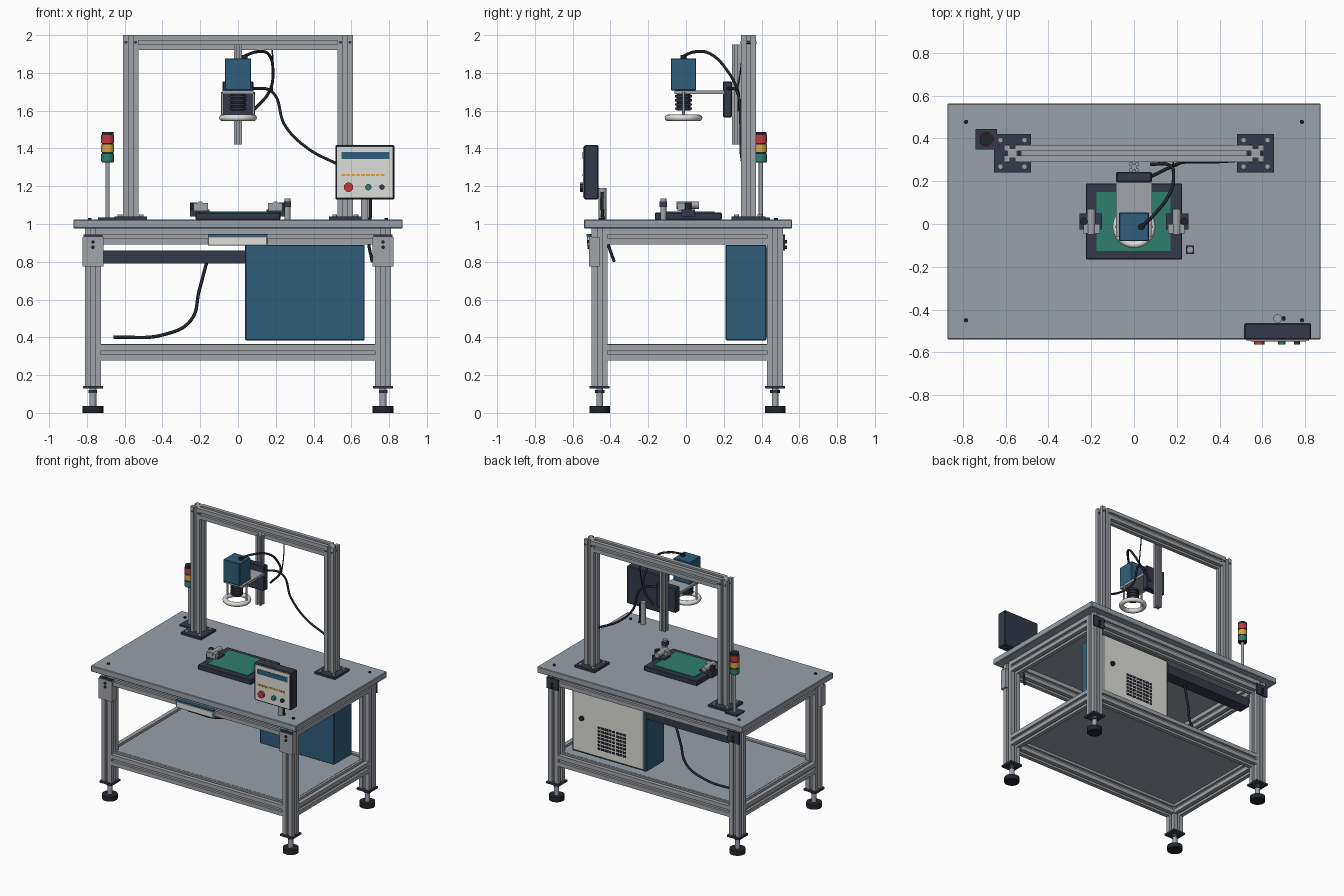
import bpy, bmesh, math
from mathutils import Vector, Matrix

if "Cube" in bpy.data.objects:
    bpy.data.objects.remove(bpy.data.objects["Cube"])


def material(name, code):
    lin = [((int(code[i:i + 2], 16) / 255 + 0.055) / 1.055) ** 2.4 for i in (0, 2, 4)]
    m = bpy.data.materials.new(name)
    m.use_nodes = True
    m.diffuse_color = (*lin, 1)
    m.node_tree.nodes["Principled BSDF"].inputs["Base Color"].default_value = (*lin, 1)
    return m


ALU = material("aluminium", "A0A4A9")
TOP = material("worktop grey", "98A0AA")
DARK = material("dark steel", "343A48")
BLACK = material("black rubber", "22262E")
BLUE = material("steel blue", "2F5F7A")
GREEN = material("board green", "2F7F6E")
WHITE = material("off white", "DEDFD9")
RED = material("signal red", "C23B3B")
AMBER = material("amber", "E3A33C")


def finish(name, bm, mat, smooth=False):
    bmesh.ops.recalc_face_normals(bm, faces=bm.faces[:])
    me = bpy.data.meshes.new(name)
    bm.to_mesh(me)
    bm.free()
    me.materials.append(mat)
    ob = bpy.data.objects.new(name, me)
    bpy.context.collection.objects.link(ob)
    if smooth:
        bpy.ops.object.select_all(action="DESELECT")
        ob.select_set(True)
        bpy.context.view_layer.objects.active = ob
        bpy.ops.object.shade_smooth_by_angle(angle=math.radians(35))
    return ob


def box(name, x, y, z, mat, bevel=0):
    """Box from (low, high) ranges on each axis."""
    bm = bmesh.new()
    bmesh.ops.create_cube(bm, size=1)
    for v in bm.verts:
        v.co = [sum(r) / 2 + c * (r[1] - r[0]) for r, c in zip((x, y, z), v.co)]
    if bevel:
        bmesh.ops.bevel(bm, geom=bm.edges[:], offset=bevel, segments=1, affect="EDGES")
    return finish(name, bm, mat)


def rod(name, a, b, r, mat, sides=20):
    """Cylinder between two points."""
    a, b = Vector(a), Vector(b)
    d = b - a
    m = Matrix.Translation((a + b) / 2) @ d.to_track_quat("Z", "Y").to_matrix().to_4x4()
    bm = bmesh.new()
    bmesh.ops.create_cone(bm, cap_ends=True, segments=sides, radius1=r, radius2=r,
                          depth=d.length, matrix=m)
    return finish(name, bm, mat, True)


def extrusion(name, a, b, w=0.084, slot=0.022, deep=0.018):
    """Slotted square profile swept between two points."""
    a, b = Vector(a), Vector(b)
    h, s = w / 2, slot / 2
    side = [(h, -h), (h, -s), (h - deep, -s), (h - deep, s), (h, s)]
    rot = (b - a).to_track_quat("Z", "Y").to_matrix()
    bm = bmesh.new()
    ring = []
    for k in range(4):
        turn = Matrix.Rotation(k * math.pi / 2, 3, "Z")
        ring += [bm.verts.new(a + rot @ (turn @ Vector((*p, 0)))) for p in side]
    face = bm.faces.new(ring)
    new = bmesh.ops.extrude_face_region(bm, geom=[face])["geom"]
    bmesh.ops.translate(bm, vec=b - a, verts=[g for g in new if isinstance(g, bmesh.types.BMVert)])
    return finish(name, bm, ALU)


def cable(name, pts, r=0.008):
    cu = bpy.data.curves.new(name, "CURVE")
    cu.dimensions, cu.bevel_depth, cu.bevel_resolution = "3D", r, 2
    cu.use_fill_caps = True
    sp = cu.splines.new("BEZIER")
    sp.bezier_points.add(len(pts) - 1)
    for bp, p in zip(sp.bezier_points, pts):
        bp.co = p
        bp.handle_left_type = bp.handle_right_type = "AUTO"
    cu.materials.append(BLACK)
    bpy.context.collection.objects.link(bpy.data.objects.new(name, cu))


# Worktop and shelf
box("worktop", (-0.872, 0.872), (-0.54, 0.562), (0.977, 1.023), TOP, 0.004)
box("shelf", (-0.74, 0.74), (-0.43, 0.45), (0.35, 0.364), TOP)

# Legs, feet, corner plates and worktop bolts
LX, FY, BY = 0.768, -0.457, 0.472
for sx, side in ((-1, "right"), (1, "left")):
    x = sx * LX
    for y, end, out in ((FY, "front", -1), (BY, "back", 1)):
        tag = f"{end}_{side}"
        extrusion("leg_" + tag, (x, y, 0.14), (x, y, 0.977))
        box("leg_plate_" + tag, (x - 0.053, x + 0.053), (y - 0.053, y + 0.053), (0.128, 0.142), DARK)
        rod("foot_stem_" + tag, (x, y, 0.03), (x, y, 0.13), 0.018, ALU)
        rod("foot_nut_" + tag, (x, y, 0.105), (x, y, 0.12), 0.026, DARK, 6)
        rod("foot_pad_" + tag, (x, y, 0), (x, y, 0.036), 0.055, BLACK, 28)
        f = y + out * 0.042
        box("corner_plate_" + tag, (x - 0.05, x + 0.05), sorted((f, f + out * 0.01)), (0.86, 0.945), DARK)
        if out < 0:
            box("corner_bracket_" + tag, (x - 0.056, x + 0.056), (f - 0.014, f + 0.04), (0.775, 0.93), ALU)
        for z in (0.877, 0.905):
            rod("plate_bolt_" + tag, (x, f, z), (x, f + out * 0.022, z), 0.009, BLACK, 12)
        by = y + (0.007 if out < 0 else 0.005)
        rod("worktop_bolt_" + tag, (sx * 0.785, by, 1.02), (sx * 0.785, by, 1.032), 0.01, BLACK, 12)
    for z, lvl in ((0.32, "lower"), (0.934, "upper")):
        extrusion(f"{lvl}_side_rail_{side}", (x, FY + 0.042, z), (x, BY - 0.042, z))
for y, end in ((FY, "front"), (BY, "back")):
    for z, lvl in ((0.32, "lower"), (0.934, "upper")):
        extrusion(f"{lvl}_{end}_rail", (-LX + 0.042, y, z), (LX - 0.042, y, z))

# Label holder on the front rail
box("front_holder", (-0.16, 0.155), (-0.525, -0.499), (0.885, 0.935), WHITE, 0.004)
box("front_holder_cap", (-0.16, 0.155), (-0.527, -0.499), (0.935, 0.947), BLUE)

# Cabinet with rear door, latch and vent
box("cabinet", (0.038, 0.67), (0.21, 0.425), (0.384, 0.89), BLUE, 0.004)
box("cabinet_door", (0.055, 0.655), (0.425, 0.44), (0.4, 0.875), WHITE, 0.003)
rod("door_latch", (0.575, 0.44, 0.66), (0.575, 0.455, 0.66), 0.018, BLACK)
for i in range(7):
    for j in range(8):
        x, z = 0.2 + j * 0.031, 0.455 + i * 0.027
        box("vent_slot", (x, x + 0.024), (0.438, 0.443), (z, z + 0.016), BLACK)

# Cable tray and shelf cable
box("cable_tray", (-0.725, 0.038), (0.33, 0.425), (0.79, 0.86), DARK)
cable("tray_cable", [(-0.165, 0.37, 0.8), (-0.205, 0.36, 0.65), (-0.25, 0.35, 0.49),
                     (-0.39, 0.34, 0.415), (-0.66, 0.34, 0.4)], 0.009)

# Gantry
GY, GX = 0.33, 0.568
for sx, side in ((-1, "right"), (1, "left")):
    x = sx * GX
    extrusion("gantry_post_" + side, (x, GY, 1.03), (x, GY, 2.0), 0.08)
    box("gantry_base_" + side, (x - 0.086, x + 0.086), (GY - 0.09, GY + 0.09), (1.023, 1.04), DARK)
    for dx in (-0.056, 0.056):
        for dy in (-0.062, 0.062):
            rod("base_bolt", (x + dx, GY + dy, 1.04), (x + dx, GY + dy, 1.05), 0.013, ALU, 12)
    for dx, dz in ((-0.025, 0), (0.025, 0)):
        rod("post_bolt", (x + dx, GY - 0.042, 1.962), (x + dx, GY + 0.042, 1.962), 0.008, DARK, 12)
extrusion("gantry_beam", (-GX + 0.04, GY, 1.96), (GX - 0.04, GY, 1.96), 0.08)

# Camera carriage
CY = -0.013
extrusion("camera_column", (0, 0.266, 1.42), (0, 0.266, 1.95), 0.044, 0.012, 0.01)
box("carriage", (-0.083, 0.083), (0.195, 0.243), (1.565, 1.755), DARK, 0.005)
box("camera_arm", (-0.083, 0.083), (-0.06, 0.2), (1.688, 1.708), ALU)
box("camera_body", (-0.07, 0.07), (CY - 0.067, CY + 0.067), (1.708, 1.877), BLUE, 0.004)
rod("camera_plug", (0.035, CY, 1.877), (0.035, CY, 1.895), 0.016, BLACK)
rod("lens", (0, CY, 1.6), (0, CY, 1.69), 0.036, BLACK, 28)
for i in range(4):
    rod("lens_rib", (0, CY, 1.605 + i * 0.022), (0, CY, 1.617 + i * 0.022), 0.044, DARK, 28)
for x in (-0.082, 0.082):
    rod("ring_rod", (x, CY, 1.565), (x, CY, 1.7), 0.007, ALU, 12)

# Ring light
bm = bmesh.new()
section = [bm.verts.new((0.083 + 0.017 * math.cos(a), CY, 1.562 + 0.017 * math.sin(a)))
           for a in (i * math.tau / 12 for i in range(12))]
edges = [bm.edges.new((section[i - 1], section[i])) for i in range(12)]
bmesh.ops.spin(bm, geom=section + edges, cent=(0, CY, 0), axis=(0, 0, 1), angle=math.tau,
               steps=40, use_merge=True)
bmesh.ops.remove_doubles(bm, verts=bm.verts[:], dist=0.0001)
finish("ring_light", bm, WHITE, True)

# Overhead cables
cable("camera_cable", [(0.035, CY, 1.89), (0.1, 0.05, 1.912), (0.16, 0.13, 1.9), (0.185, 0.22, 1.81),
                       (0.165, 0.275, 1.7), (0.08, 0.28, 1.6)])
cable("power_cable", [(0.075, 0.22, 1.72), (0.18, 0.27, 1.7), (0.25, 0.29, 1.52), (0.37, 0.29, 1.4),
                      (0.53, 0.3, 1.315)])
cable("drop_cable", [(0.182, 0.3, 1.925), (0.184, 0.29, 1.82), (0.18, 0.27, 1.7)], 0.004)

# Signal tower
TX, TY = -0.69, 0.396
box("tower_base", (TX - 0.05, TX + 0.05), (TY - 0.048, TY + 0.048), (1.023, 1.035), DARK)
rod("tower_pole", (TX, TY, 1.03), (TX, TY, 1.33), 0.011, ALU)
rod("tower_core", (TX, TY, 1.325), (TX, TY, 1.488), 0.031, BLACK, 24)
for z, mat, c in ((1.33, GREEN, "green"), (1.38, AMBER, "amber"), (1.43, RED, "red")):
    rod(f"tower_{c}_lamp", (TX, TY, z), (TX, TY, z + 0.04), 0.034, mat, 24)

# Control panel
box("panel_body", (0.515, 0.828), (-0.54, -0.463), (1.13, 1.418), DARK, 0.006)
box("panel_face", (0.525, 0.818), (-0.546, -0.539), (1.14, 1.408), WHITE)
box("panel_screen", (0.547, 0.803), (-0.549, -0.545), (1.343, 1.38), BLUE)
for i in range(9):
    x = 0.548 + i * 0.026
    box("panel_mark", (x, x + 0.02), (-0.549, -0.545), (1.253, 1.266), AMBER)
for x, r, mat, c in ((0.585, 0.025, RED, "red"), (0.69, 0.017, GREEN, "green"), (0.762, 0.014, DARK, "dark")):
    rod(f"{c}_button", (x, -0.545, 1.195), (x, -0.562, 1.195), r, mat)
rod("panel_stand", (0.672, -0.442, 1.02), (0.672, -0.442, 1.19), 0.02, ALU)
cable("panel_cable", [(0.7, -0.445, 1.17), (0.7, -0.44, 1.03), (0.69, -0.42, 0.92), (0.71, -0.38, 0.8)])

# Work fixture
box("fixture_base", (-0.225, 0.225), (-0.165, 0.19), (1.023, 1.06), DARK, 0.004)
box("circuit_board", (-0.175, 0.17), (-0.126, 0.15), (1.058, 1.067), GREEN)
for s in (-1, 1):
    box("clamp_block", sorted((s * 0.15, s * 0.255)), (-0.025, 0.048), (1.04, 1.078), DARK)
    rod("clamp_bar", (s * 0.2, -0.05, 1.1), (s * 0.2, 0.07, 1.1), 0.02, ALU)
    box("clamp_jaw", sorted((s * 0.16, s * 0.235)), (-0.045, 0), (1.07, 1.112), ALU)
    rod("clamp_screw", (s * 0.235, 0.012, 1.07), (s * 0.235, 0.012, 1.115), 0.018, BLACK)
rod("part_sensor", (0.262, -0.12, 1.023), (0.262, -0.12, 1.135), 0.016, ALU)
box("sensor_head", (0.244, 0.28), (-0.14, -0.1), (1.09, 1.12), DARK)
